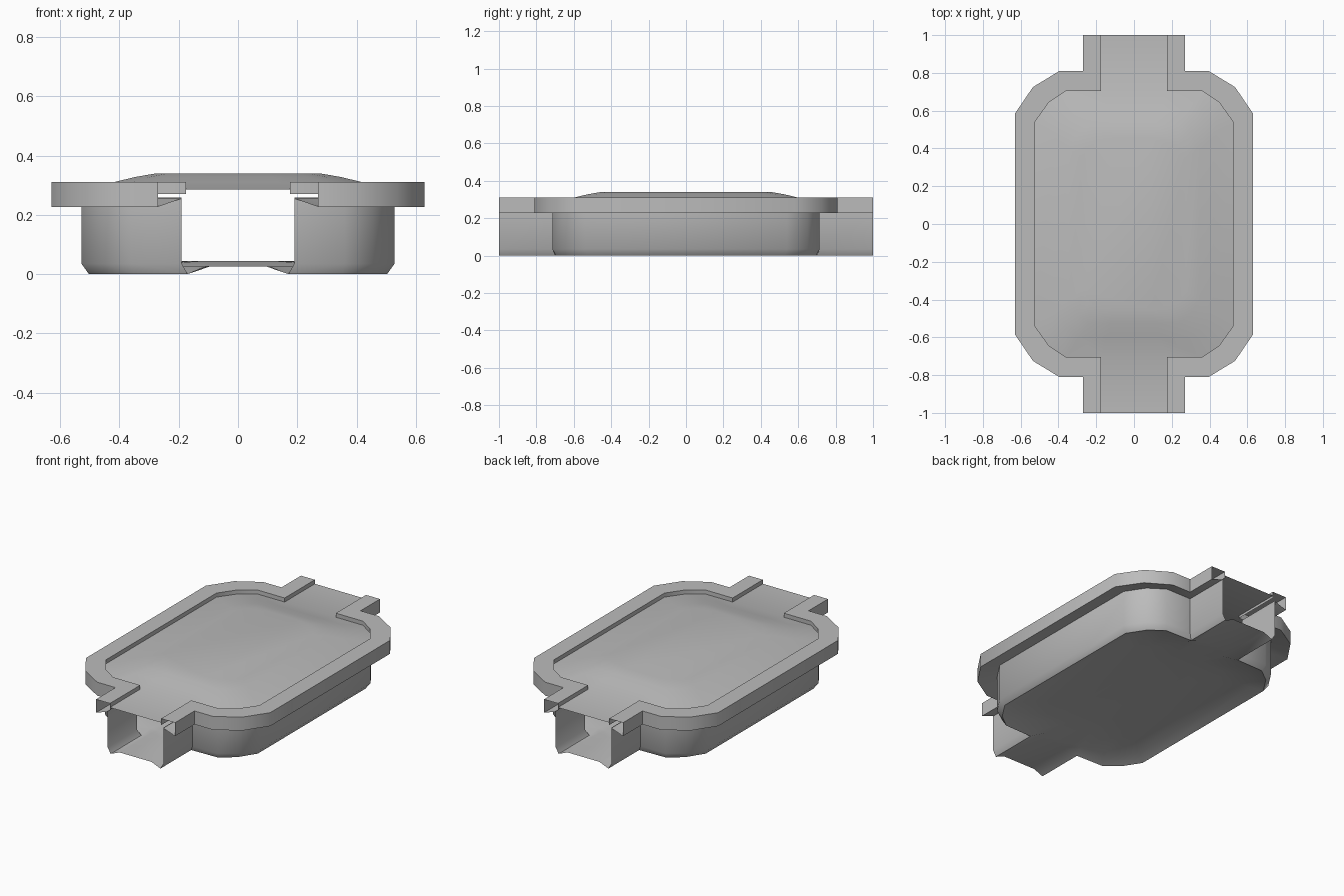
import bpy
import bmesh
import math

cube = bpy.data.objects.get("Cube")
if cube:
    bpy.data.objects.remove(cube)

grey = bpy.data.materials.new("plain grey")
grey.use_nodes = True
COLOUR = (0.5, 0.5, 0.5, 1)
grey.diffuse_color = COLOUR
grey.node_tree.nodes["Principled BSDF"].inputs["Base Color"].default_value = COLOUR

# Quarter outlines, from the channel end round to the long side
OUTER = [(.27, 1), (.27, .81), (.395, .81), (.535, .725), (.63, .585)]
INNER = [(.175, 1), (.175, .705), (.36, .705), (.45, .645), (.525, .54)]
WALL = [(.19, 1), (.19, .715), (.36, .715), (.455, .65), (.528, .54)]
FOOT = [(.17, 1), (.17, .70), (.35, .695), (.435, .63), (.503, .525)]


def at_height(outline, z):
    return [(x, y, z) for x, y in outline]


def half(quarter):
    """Mirror a quarter front to back: one whole side of the model."""
    return quarter + [(x, -y, z) for x, y, z in reversed(quarter)]


def ring(quarter):
    """Mirror a quarter both ways into a closed loop."""
    side = half(quarter)
    return side + [(-x, y, z) for x, y, z in reversed(side)]


def bridge(bm, a, b, closed=False):
    """Join two rows of points with quads."""
    va = [bm.verts.new(p) for p in a]
    vb = [bm.verts.new(p) for p in b]
    n = len(a)
    for i in range(n if closed else n - 1):
        j = (i + 1) % n
        bm.faces.new((va[i], va[j], vb[j], vb[i]))


def finish(bm, name, angle=40, up=None):
    """Weld, orient and smooth a sheet; up=True or False turns it up or down."""
    bmesh.ops.remove_doubles(bm, verts=bm.verts, dist=.0005)
    bmesh.ops.recalc_face_normals(bm, faces=bm.faces)
    bm.normal_update()
    if up is not None and (sum(f.normal.z * f.calc_area() for f in bm.faces) > 0) != up:
        bmesh.ops.reverse_faces(bm, faces=bm.faces)
    mesh = bpy.data.meshes.new(name)
    bm.to_mesh(mesh)
    bm.free()
    mesh.materials.append(grey)
    obj = bpy.data.objects.new(name, mesh)
    bpy.context.collection.objects.link(obj)
    bpy.ops.object.select_all(action='DESELECT')
    obj.select_set(True)
    bpy.context.view_layer.objects.active = obj
    bpy.ops.object.shade_smooth_by_angle(angle=math.radians(angle))


def side_sheet(name, layers, angle, up=None):
    """Stack outlines into a sheet along each long side."""
    bm = bmesh.new()
    rows = [half(at_height(outline, z)) for outline, z in layers]
    for s in (1, -1):
        for a, b in zip(rows, rows[1:]):
            bridge(bm, [(s * x, y, z) for x, y, z in a],
                   [(s * x, y, z) for x, y, z in b])
    finish(bm, name, angle, up)


def domed_sheet(name, base, steps, channel, up):
    """Inset rings rising to a flat middle, plus a strip along each channel."""
    bm = bmesh.new()
    wide, long = base[-1][0], base[0][1]
    rings = [ring(base)]
    for inset, z in steps:
        sx, sy = 1 - inset / wide, 1 - inset / long
        rings.append(ring([(x * sx, y * sy, z) for x, y, _ in base]))
    for a, b in zip(rings, rings[1:]):
        bridge(bm, a, b, closed=True)
    bm.faces.new([bm.verts.new(p) for p in rings[-1]])
    for s in (1, -1):
        bridge(bm, [(x, s * y, z) for x, y, z in channel],
               [(x, s, z) for x, _, z in channel])
    finish(bm, name, 40, up)


# Raised rim, open at the channel ends
side_sheet("rim", [(WALL, .255), (OUTER, .227), (OUTER, .31),
                   (INNER, .31), (INNER, .27)], 40, True)

# Basin and channel walls with a bevelled foot
side_sheet("basin_wall", [(WALL, .258), (WALL, .035), (FOOT, 0)], 60, False)

# Domed lid
lid_edge = at_height(INNER[1:], .285)
mouth = [(-.175, .705, .285), (.175, .705, .285)]
domed_sheet("lid", lid_edge, [(.105, .31), (.18, .328), (.25, .34)], mouth, True)

# Floor, gently raised in the middle and along the channels
floor_edge = [(.11, .70, .025)] + at_height(FOOT[1:], 0)
mouth = [(-.17, .70, 0), (-.11, .70, .025), (.11, .70, .025), (.17, .70, 0)]
domed_sheet("floor", floor_edge, [(.06, .025), (.2, .038), (.35, .045)], mouth, False)
